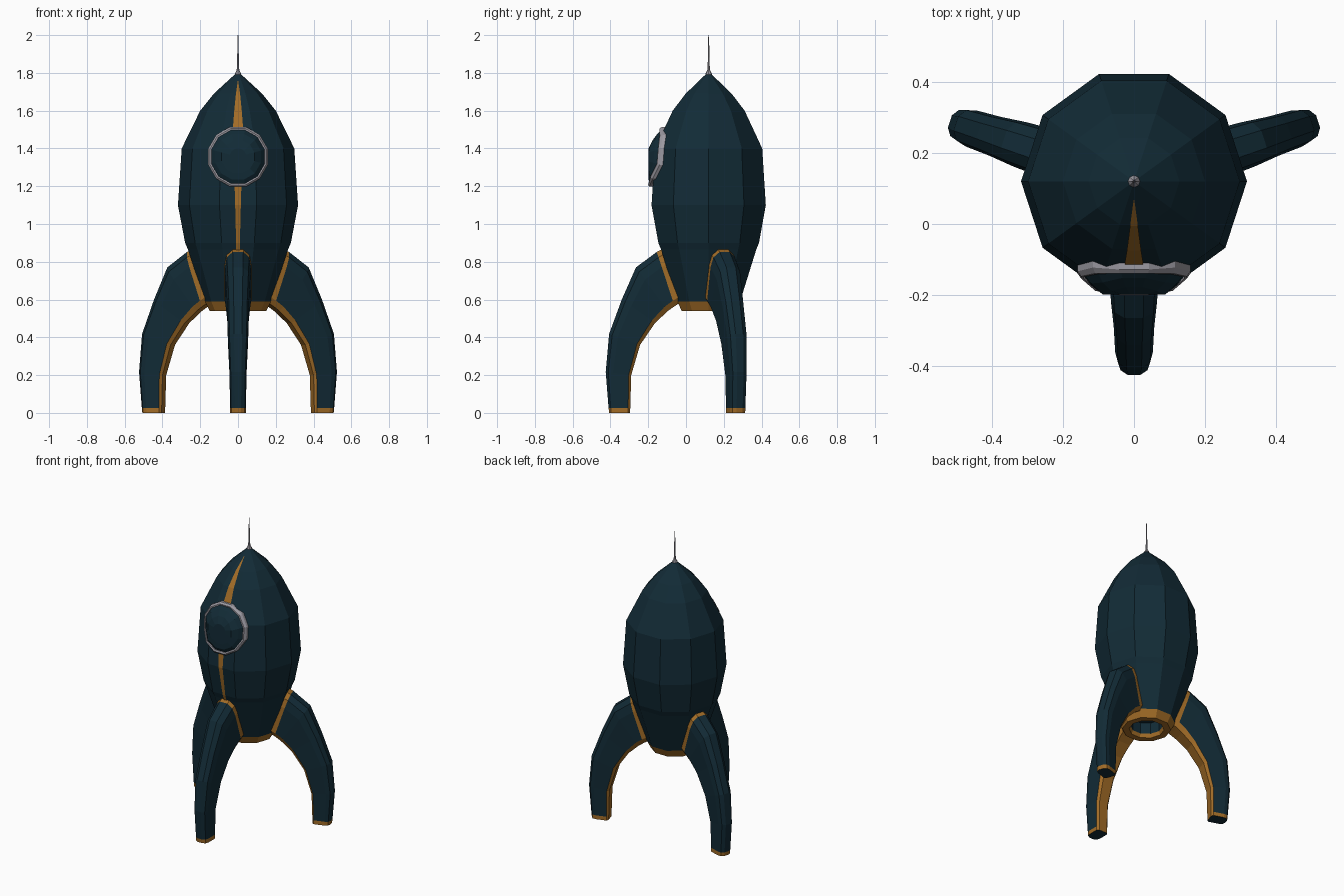
import bpy, bmesh
from math import sin, cos, pi, radians
from mathutils import Vector

if "Cube" in bpy.data.objects:
    bpy.data.objects.remove(bpy.data.objects["Cube"])


def material(name, rgb):
    m = bpy.data.materials.new(name)
    m.use_nodes = True
    m.diffuse_color = (*rgb, 1)
    m.node_tree.nodes["Principled BSDF"].inputs["Base Color"].default_value = (*rgb, 1)
    return m


TEAL, ORANGE, GREY = 0, 1, 2
MATS = [material("dark teal", (0.006, 0.024, 0.037)),
        material("orange", (0.36, 0.15, 0.02)),
        material("grey metal", (0.33, 0.32, 0.36))]
CY = 0.12      # y of the hull axis
SIDES = 10


def loft(name, rings, rule, closed=True, caps=True, loop=False):
    """Bridge rings of points; rule(ring, side) gives the material, ring -1 is a cap."""
    bm = bmesh.new()
    rows = [[bm.verts.new(p) for p in ring] for ring in rings]
    n = len(rows[0])
    for i in range(len(rows) if loop else len(rows) - 1):
        a, b = rows[i], rows[(i + 1) % len(rows)]
        for j in range(n if closed else n - 1):
            k = (j + 1) % n
            bm.faces.new((a[j], a[k], b[k], b[j])).material_index = rule(i, j)
    if caps:
        for row in (rows[0], rows[-1]):
            bm.faces.new(row).material_index = rule(-1, 0)
    bmesh.ops.recalc_face_normals(bm, faces=bm.faces[:])
    mesh = bpy.data.meshes.new(name)
    bm.to_mesh(mesh)
    bm.free()
    for m in MATS:
        mesh.materials.append(m)
    ob = bpy.data.objects.new(name, mesh)
    bpy.context.collection.objects.link(ob)
    return ob


def circle(r, z, n=SIDES):
    return [(r * cos(2 * pi * j / n), CY + r * sin(2 * pi * j / n), z) for j in range(n)]


# Hull: ten-sided lathe with an orange base rim and a hollow nozzle
profile = [(0.175, 0.59), (0.265, 0.865), (0.28, 0.9), (0.318, 1.1), (0.298, 1.4),
           (0.2, 1.6), (0.128, 1.69), (0.008, 1.8)]
nozzle = [(0.1, 0.64), (0.1, 0.565), (0.108, 0.54), (0.15, 0.54)]
loft("hull", [circle(r, z) for r, z in nozzle + profile],
     lambda i, j: ORANGE if 1 <= i <= 3 else TEAL)

# Antenna
loft("antenna", [circle(r, z, 8) for r, z in
                 [(0.018, 1.787), (0.016, 1.798), (0.007, 1.815), (0.005, 1.85), (0.002, 2.0)]],
     lambda i, j: GREY)


def hull_front(x, z):
    """y of the hull's front surface at x, z."""
    for (r0, z0), (r1, z1) in zip(profile, profile[1:]):
        if z0 <= z <= z1:
            apothem = (r0 + (r1 - r0) * (z - z0) / (z1 - z0)) * cos(pi / SIDES)
    side = (apothem - abs(x) * cos(radians(54))) / sin(radians(54))
    return CY - min(apothem, side)


# Tapered front stripe
stripe = [(0.009, 0.85), (0.01, 0.9), (0.015, 1.1), (0.024, 1.4), (0.026, 1.52),
          (0.02, 1.6), (0.011, 1.69), (0.001, 1.76)]
loft("front_stripe", [[(x, hull_front(x, z) - 0.004, z) for x in (-w, w)] for w, z in stripe],
     lambda i, j: ORANGE, closed=False, caps=False)

# Porthole: frame and domed glass, both wrapped on the hull
PZ, PN = 1.356, 12


def port_point(rad, j, lift):
    a = 2 * pi * (j + 0.5) / PN
    x, z = rad * cos(a), PZ + rad * sin(a)
    return x, hull_front(x, z) - lift, z


frame = [(0.146, -0.01), (0.146, 0.02), (0.154, 0.025), (0.164, 0.018), (0.164, -0.01)]
loft("porthole_frame", [[port_point(r, j, h) for r, h in frame] for j in range(PN)],
     lambda i, j: GREY, caps=False, loop=True)

glass = []
for rad, lift in [(0.15, 0.01), (0.125, 0.024), (0.09, 0.034), (0.045, 0.036), (0.01, 0.036)]:
    pts = [port_point(rad, j, lift) for j in range(PN)]
    if rad < 0.13:
        pts = [(x, max(y, -0.199), z) for x, y, z in pts]
    glass.append(pts)
loft("porthole_glass", glass, lambda i, j: TEAL)

# Legs: each section is outer (r, z), inner (r, z), half width
sections = [(0.527, 0, 0.416, 0, 0.042), (0.53, 0.026, 0.415, 0.026, 0.042),
            (0.545, 0.217, 0.41, 0.2, 0.045), (0.527, 0.418, 0.363, 0.36, 0.053),
            (0.46, 0.6, 0.284, 0.476, 0.057), (0.385, 0.77, 0.215, 0.54, 0.065),
            (0.275, 0.852, 0.18, 0.565, 0.07), (0.235, 0.872, 0.14, 0.59, 0.072)]
half = [(0, 0.4), (0.1, 0.85), (0.28, 1), (0.9, 1), (1, 0.72)]
outline = half + [(t, -w) for t, w in reversed(half)]


def leg_color(i, j):
    if i in (0, len(sections) - 2):      # foot band and collar
        return ORANGE
    return ORANGE if i >= 0 and 3 <= j <= 5 else TEAL


for name, deg in (("front_leg", -90), ("left_leg", 18), ("right_leg", 162)):
    out = Vector((cos(radians(deg)), sin(radians(deg)), 0))
    across = Vector((-out.y, out.x, 0))
    rings = []
    for ro, zo, ri, zi, w in sections:
        rings.append([out * (ro + (ri - ro) * t) + across * (w * s)
                      + Vector((0, CY, zo + (zi - zo) * t)) for t, s in outline])
    loft(name, rings, leg_color)
